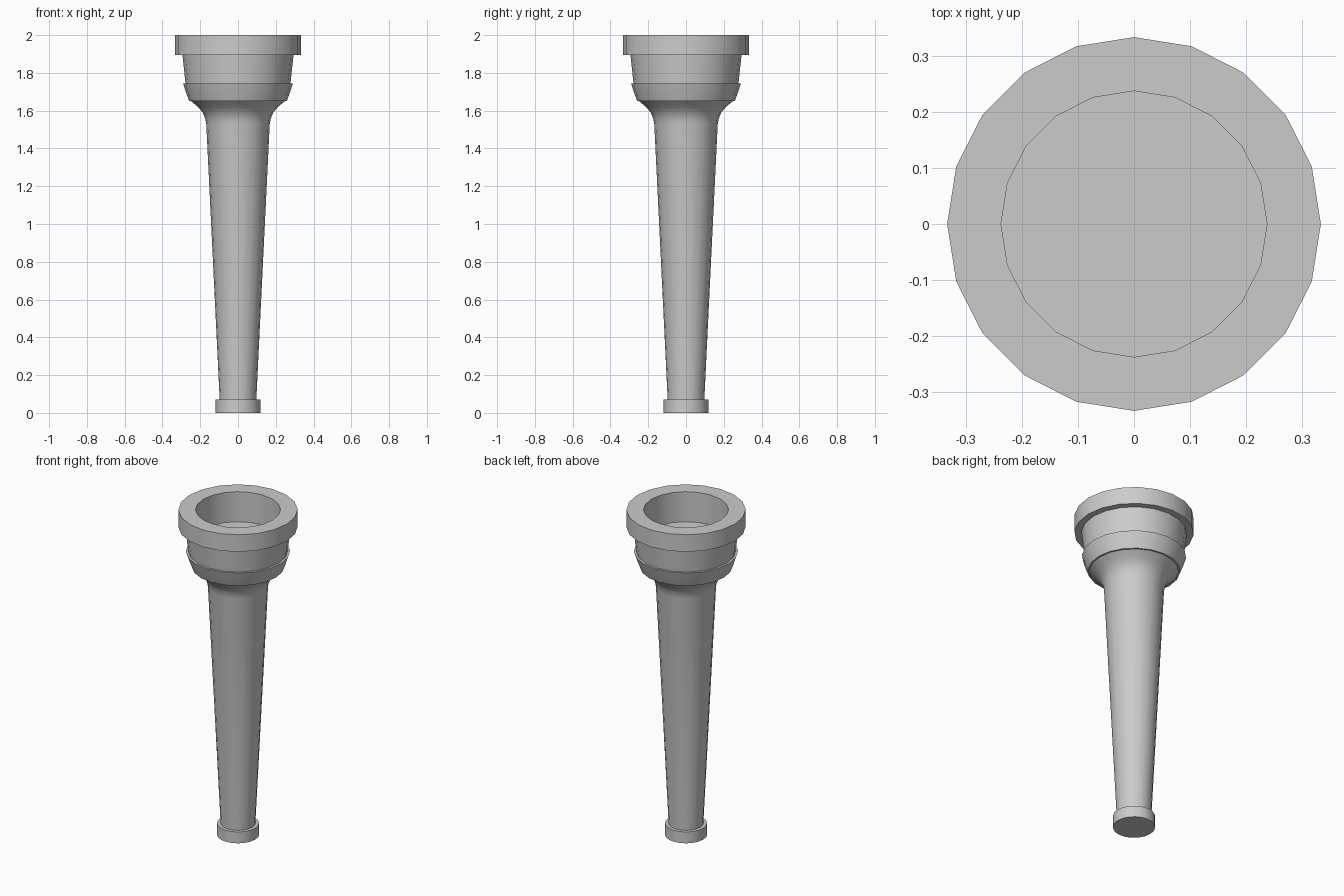
import bpy, bmesh, math

if "Cube" in bpy.data.objects:
    bpy.data.objects.remove(bpy.data.objects["Cube"])

SIDES = 20


def lathe(name, profile):
    """Spin (radius, z) points around z; a radius of 0 closes to a pole."""
    bm = bmesh.new()
    rings = []
    for r, z in profile:
        if r == 0:
            rings.append([bm.verts.new((0, 0, z))] * SIDES)
        else:
            rings.append([bm.verts.new((r * math.cos(2 * math.pi * i / SIDES),
                                        r * math.sin(2 * math.pi * i / SIDES), z))
                          for i in range(SIDES)])
    for a, b in zip(rings, rings[1:]):
        for i in range(SIDES):
            j = (i + 1) % SIDES
            quad = list(dict.fromkeys((a[i], a[j], b[j], b[i])))
            bm.faces.new(quad)
    # merge pole fans into single flat caps
    for v in [v for v in bm.verts if abs(v.co.x) + abs(v.co.y) < 1e-6]:
        bmesh.ops.dissolve_verts(bm, verts=[v])
    mesh = bpy.data.meshes.new(name)
    bm.to_mesh(mesh)
    bm.free()
    ob = bpy.data.objects.new(name, mesh)
    bpy.context.collection.objects.link(ob)
    bpy.ops.object.select_all(action='DESELECT')
    ob.select_set(True)
    bpy.context.view_layer.objects.active = ob
    bpy.ops.object.shade_smooth_by_angle(angle=math.radians(30))
    return ob


# Small ring at the bottom end
lathe("foot_ring", [(0, 0), (0.118, 0), (0.118, 0.07), (0.097, 0.07)])

# Long tapered tube, flaring at the top
lathe("tapered_tube", [(0.097, 0.07), (0.168, 1.53), (0.174, 1.56), (0.187, 1.59),
                       (0.212, 1.62), (0.248, 1.65)])

# Flared collar with a narrow ledge above and below
lathe("collar", [(0.248, 1.65), (0.258, 1.65), (0.275, 1.695), (0.291, 1.745), (0.278, 1.745)])

# Cup body
lathe("cup", [(0.278, 1.745), (0.294, 1.895)])

# Thick rim
lathe("rim", [(0.294, 1.895), (0.333, 1.895), (0.333, 2.0),
              (0.237, 2.0), (0.237, 1.895)])

# Hollow inside the cup, with a flat floor
lathe("cup_hollow", [(0.237, 1.895), (0.237, 1.815), (0, 1.815)])
